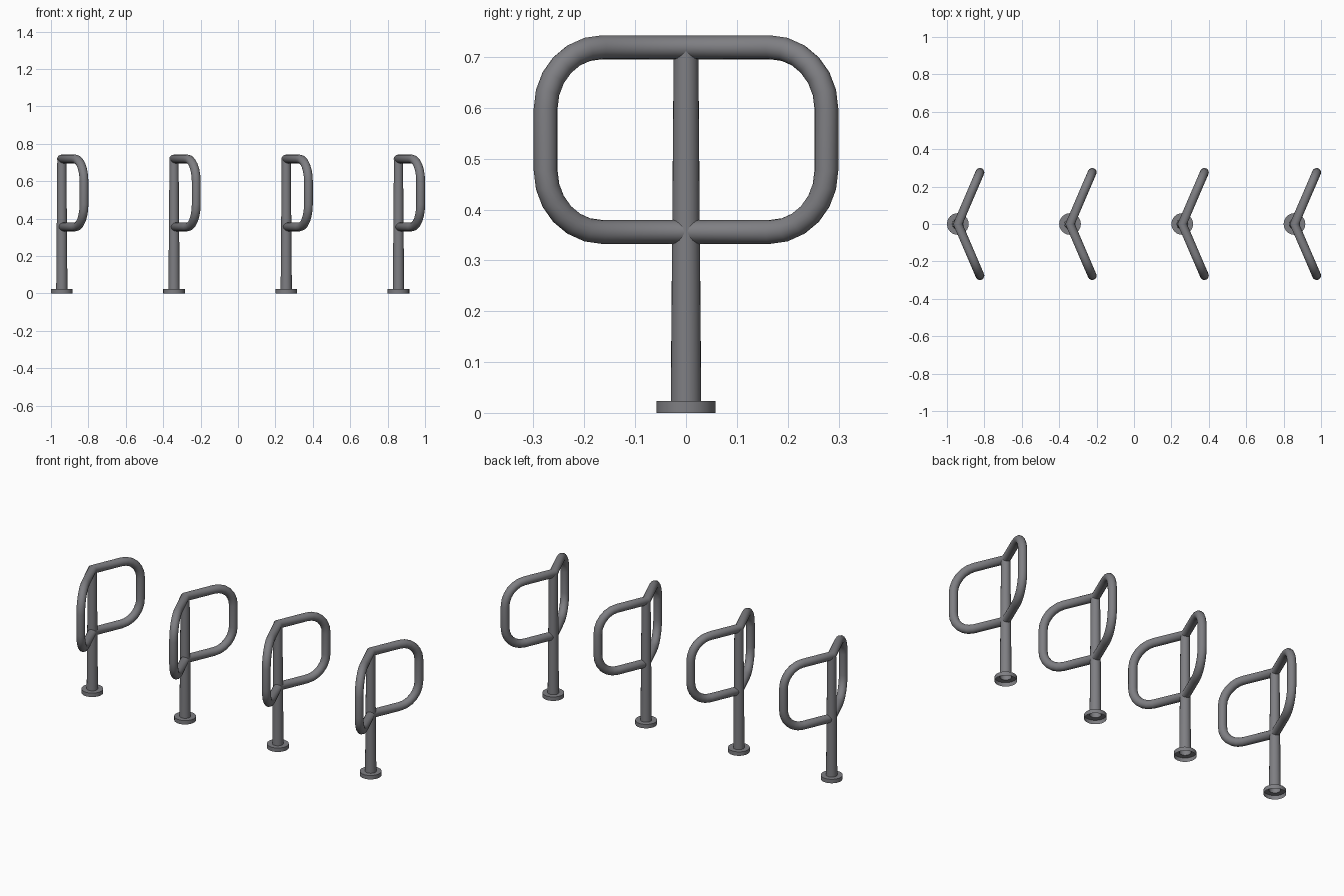
import bpy, bmesh
from math import sin, cos, pi, radians
from mathutils import Vector

cube = bpy.data.objects.get("Cube")
if cube:
    bpy.data.objects.remove(cube)

steel = bpy.data.materials.new("grey steel")
steel.use_nodes = True
grey = (0.21, 0.21, 0.225, 1)
steel.diffuse_color = grey
steel.node_tree.nodes["Principled BSDF"].inputs["Base Color"].default_value = grey

COUNT, SPACING, FIRST_X = 4, 0.6, -0.942
TUBE = 0.0235
LOW, HIGH = 0.356, 0.719
BASE_H = 0.023


def skin(bm, rings):
    """Bridge consecutive vertex rings with quads."""
    for a, b in zip(rings, rings[1:]):
        n = len(a)
        for i in range(n):
            j = (i + 1) % n
            bm.faces.new((a[i], a[j], b[j], b[i]))


def finish(bm, name):
    bmesh.ops.recalc_face_normals(bm, faces=bm.faces)
    mesh = bpy.data.meshes.new(name)
    bm.to_mesh(mesh)
    bm.free()
    mesh.materials.append(steel)
    return mesh


def lathe(name, profile, sides=24):
    """Turn a (radius, height) profile about the z axis."""
    bm = bmesh.new()
    skin(bm, [[bm.verts.new((r * cos(2 * pi * i / sides), r * sin(2 * pi * i / sides), z))
               for i in range(sides)] for r, z in profile])
    return finish(bm, name)


def wing(name, sides=16, steps=6):
    """Half of the bent loop: a rounded C of tube, mitred on the plane y = 0."""
    along = Vector((0.1185, 0.276, 0))
    length = along.length
    along.normalize()
    side = Vector((along.y, -along.x, 0))
    up = Vector((0, 0, 1))
    bend = 0.12
    # centre line as (distance, height, heading)
    path = [(0, HIGH, 0)]
    for z, start in ((HIGH - bend, 0), (LOW + bend, 90)):
        for k in range(steps + 1):
            a = radians(start + 90 * k / steps)
            path.append((length - bend + bend * sin(a), z + bend * cos(a), a))
    path.append((0, LOW, pi))
    bm = bmesh.new()
    rings = []
    for d, z, a in path:
        outward = along * sin(a) + up * cos(a)
        ring = []
        for i in range(sides):
            t = 2 * pi * i / sides
            p = along * d + up * z + (outward * cos(t) + side * sin(t)) * TUBE
            if d == 0:
                p -= along * (p.y / along.y)
            ring.append(bm.verts.new(p))
        rings.append(ring)
    skin(bm, rings)
    return finish(bm, name)


# Shared part meshes
post = lathe("post", [(0.030, BASE_H), (0.0242, HIGH)])
flange = lathe("base_flange", [(0.058, 0), (0.058, BASE_H), (0.030, BASE_H)])
loop = wing("loop")

# Row of identical stands
for n in range(COUNT):
    for mesh in (post, flange, loop):
        obj = bpy.data.objects.new(f"{mesh.name}_{n + 1}", mesh)
        bpy.context.collection.objects.link(obj)
        obj.location.x = FIRST_X + n * SPACING
        if mesh == loop:
            mirror = obj.modifiers.new("other wing", "MIRROR")
            mirror.use_axis = (False, True, False)
            mirror.use_clip = True

# Smooth tubes, sharp rims and mitres
for mesh in (post, flange, loop):
    mesh.shade_smooth()
    mesh.set_sharp_from_angle(angle=radians(35))
